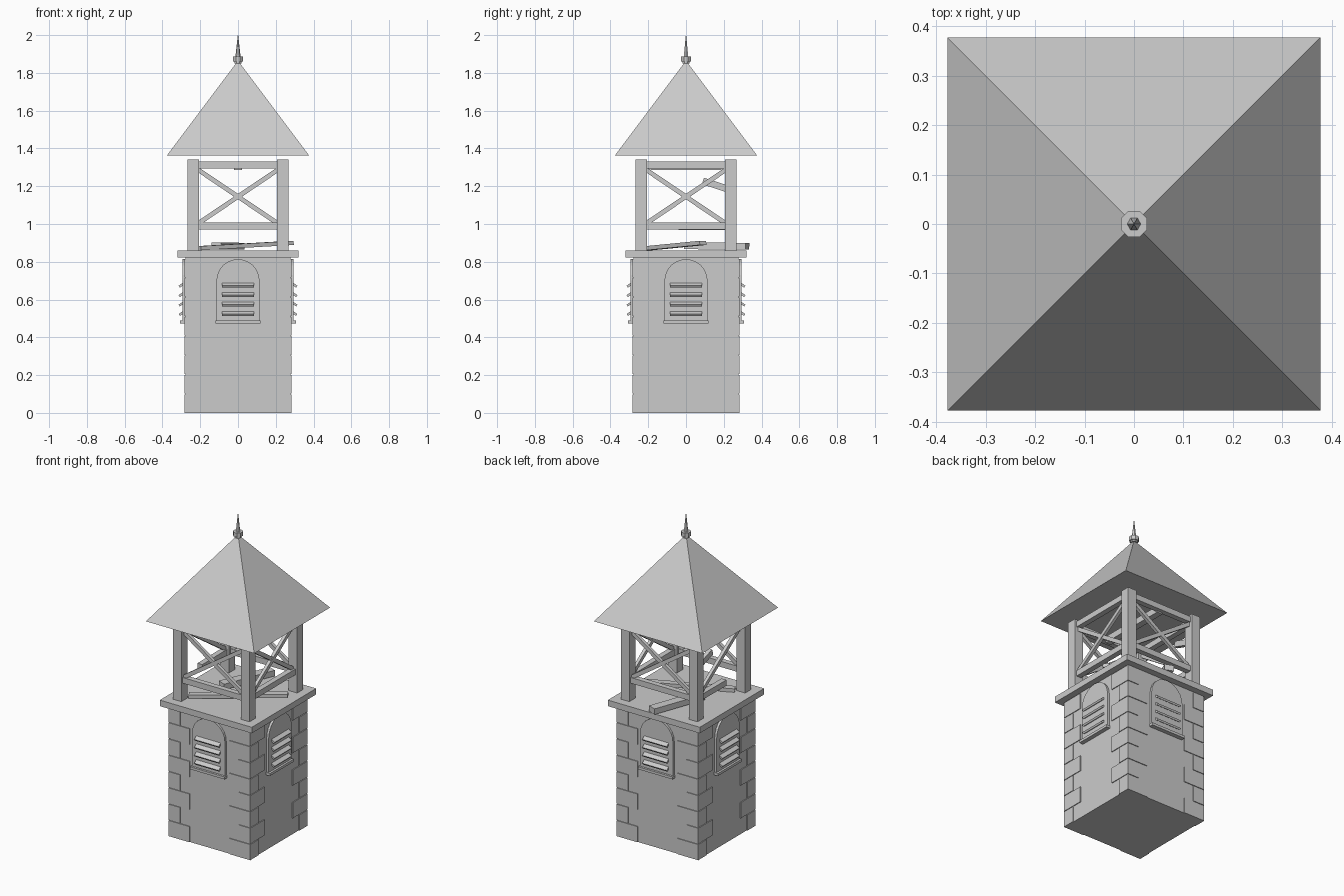
import bpy, bmesh
from math import pi, sin, cos
from mathutils import Vector, Matrix

if "Cube" in bpy.data.objects:
    bpy.data.objects.remove(bpy.data.objects["Cube"])

def finish(name, bm):
    bmesh.ops.recalc_face_normals(bm, faces=bm.faces)
    me = bpy.data.meshes.new(name)
    bm.to_mesh(me)
    bm.free()
    ob = bpy.data.objects.new(name, me)
    bpy.context.collection.objects.link(ob)
    return ob

def add_box(bm, lo, hi, mat=Matrix()):
    lo, hi = Vector(lo), Vector(hi)
    m = mat @ Matrix.Translation((lo + hi) / 2) @ Matrix.Diagonal((*(hi - lo), 1))
    bmesh.ops.create_cube(bm, size=1, matrix=m)

def add_beam(bm, p, q, w, h, mat=Matrix()):
    # box running from p to q, w wide sideways and h tall
    p, q = Vector(p), Vector(q)
    d = (q - p).normalized()
    side = Vector((0, 0, 1)).cross(d).normalized()
    up = d.cross(side)
    rot = Matrix((d, side, up)).transposed().to_4x4()
    m = mat @ Matrix.Translation((p + q) / 2) @ rot @ Matrix.Diagonal(((q - p).length, w, h, 1))
    bmesh.ops.create_cube(bm, size=1, matrix=m)

def add_cone(bm, r1, r2, z0, z1, n, turn=0):
    m = Matrix.Translation((0, 0, (z0 + z1) / 2)) @ Matrix.Rotation(turn, 4, 'Z')
    bmesh.ops.create_cone(bm, cap_ends=True, segments=n, radius1=r1, radius2=r2,
                          depth=z1 - z0, matrix=m)

def quarter(k):
    return Matrix.Rotation(k * pi / 2, 4, 'Z')

# tower body and platform
bm = bmesh.new()
add_box(bm, (-.279, -.279, 0), (.279, .279, .825))
finish("tower_body", bm)
bm = bmesh.new()
add_box(bm, (-.32, -.32, .822), (.32, .32, .86))
finish("platform", bm)

# corner stones, alternating long and short on each side
bm = bmesh.new()
rows, E = 8, .284
step = .82 / rows
for sx in (-1, 1):
    for sy in (-1, 1):
        for i in range(rows):
            lx, ly = (.145, .08) if i % 2 == 0 else (.08, .145)
            xs, ys = sorted((sx * E, sx * (E - lx))), sorted((sy * E, sy * (E - ly)))
            add_box(bm, (xs[0], ys[0], i * step), (xs[1], ys[1], (i + 1) * step - .004))
finish("corner_stones", bm)

# arched louvre windows on all four sides
for k, side in enumerate(("front", "right", "back", "left")):
    Q = quarter(k)
    bm = bmesh.new()
    prof = [(-.114, .485), (.114, .485)]
    prof += [(.114 * cos(a * pi / 12), .70 + .114 * sin(a * pi / 12)) for a in range(13)]
    f = bm.faces.new([bm.verts.new((x, -.27, z)) for x, z in prof])
    out = bmesh.ops.extrude_face_region(bm, geom=[f])
    bmesh.ops.translate(bm, vec=(0, -.023, 0),
                        verts=[v for v in out["geom"] if isinstance(v, bmesh.types.BMVert)])
    bmesh.ops.transform(bm, matrix=Q, verts=bm.verts)
    add_box(bm, (-.12, -.306, .473), (.12, -.27, .489), Q)
    finish(side + "_window_panel", bm)
    bm = bmesh.new()
    for i in range(4):
        m = Q @ Matrix.Translation((0, -.297, .528 + i * .05)) @ Matrix.Rotation(.6, 4, 'X')
        add_box(bm, (-.085, -.017, -.006), (.085, .017, .006), m)
    finish(side + "_louvres", bm)

# belfry posts
bm = bmesh.new()
for sx in (-1, 1):
    for sy in (-1, 1):
        c = Vector((sx * .237, sy * .237, 0))
        add_box(bm, c + Vector((-.03, -.03, .855)), c + Vector((.03, .03, 1.342)))
finish("belfry_posts", bm)

# rails and cross braces; the left side is broken
R = .237
for k, side in enumerate(("front", "right", "back", "left")):
    Q = quarter(k)
    bm = bmesh.new()
    add_beam(bm, (-.215, -R, 1.312), (.215, -R, 1.312), .034, .036, Q)
    add_beam(bm, (-.215, -R, 1.0), (.215, -R, 1.29), .02, .024, Q)
    if side != "left":
        add_beam(bm, (-.215, -R, .989), (.215, -R, .989), .034, .036, Q)
        add_beam(bm, (-.215, -R + .004, 1.29), (.215, -R + .004, 1.0), .02, .024, Q)
    finish(side + "_rails_and_braces", bm)
bm = bmesh.new()
add_beam(bm, (-R, .22, .987), (-R, -.04, .985), .034, .036)
add_beam(bm, (-R, .22, 1.185), (-R, .09, 1.228), .024, .036)
finish("broken_left_timbers", bm)

# hanger beam under the roof
bm = bmesh.new()
add_box(bm, (-.02, -.23, 1.286), (.02, .23, 1.326))
finish("hanger_beam", bm)

# fallen planks on the platform
bm = bmesh.new()
add_beam(bm, (-.205, -.195, .872), (.285, .09, .9), .04, .022)
add_beam(bm, (-.115, .0, .885), (.01, .325, .882), .055, .036)
finish("fallen_planks", bm)

# pyramid roof
bm = bmesh.new()
add_cone(bm, .377 * 2 ** .5, 0, 1.362, 1.865, 4, pi / 4)
bmesh.ops.remove_doubles(bm, verts=bm.verts, dist=1e-5)
finish("roof", bm)

# finial collar and spike
bm = bmesh.new()
add_cone(bm, .021, .021, 1.85, 1.862, 8, pi / 8)
add_cone(bm, .029, .029, 1.86, 1.886, 8, pi / 8)
add_cone(bm, .014, .001, 1.884, 2.0, 6, pi / 6)
finish("finial", bm)
